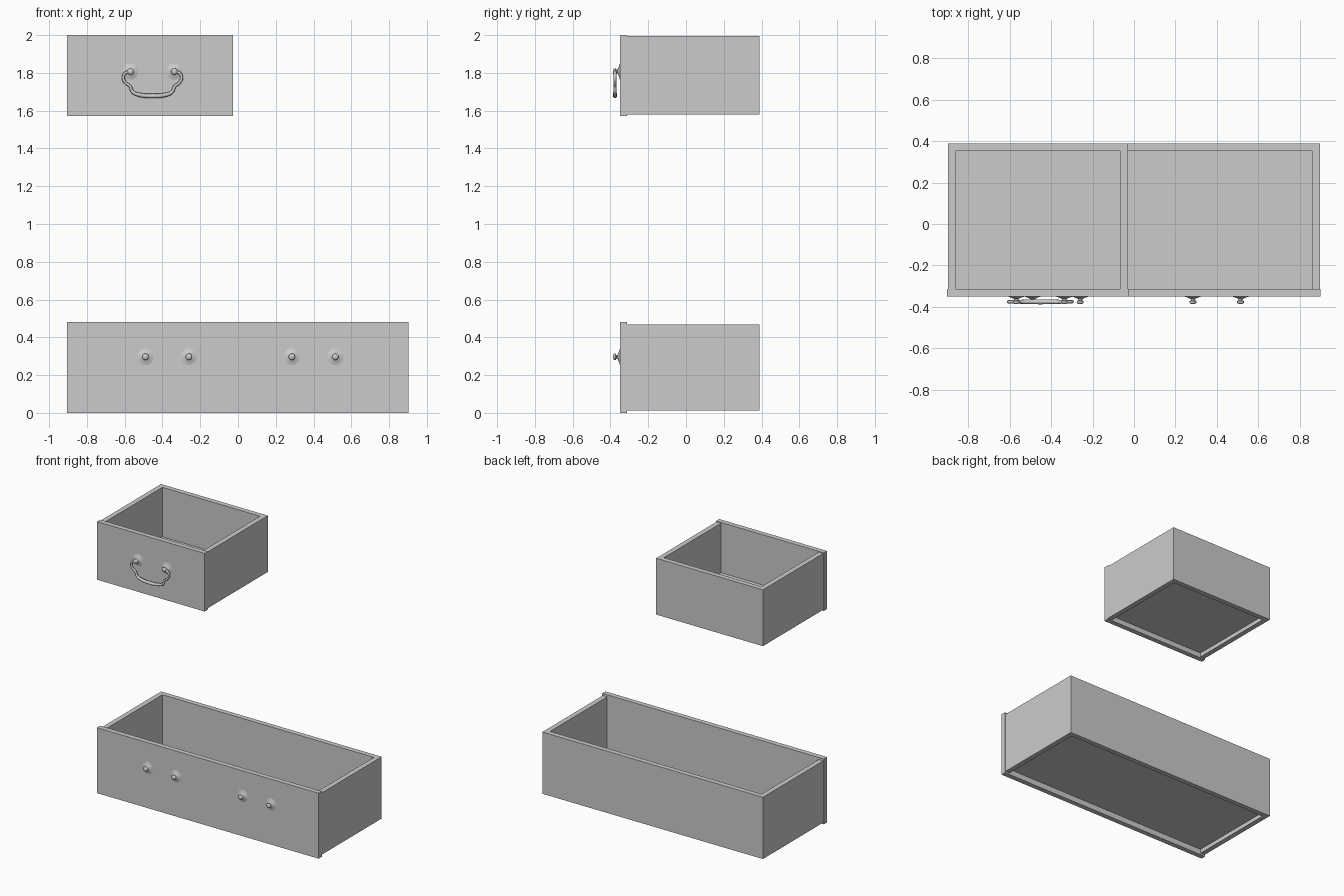
import bpy, bmesh, math
from mathutils import Matrix, Vector

cube = bpy.data.objects.get("Cube")
if cube:
    bpy.data.objects.remove(cube)

grey = bpy.data.materials.new("plain_grey")
grey.use_nodes = True
COLOUR = (0.6, 0.6, 0.6, 1)
grey.diffuse_color = COLOUR
grey.node_tree.nodes["Principled BSDF"].inputs["Base Color"].default_value = COLOUR

PANEL_FRONT, PANEL_BACK, BACK = -0.35, -0.313, 0.39
WALL = 0.037


def add_object(name, bm):
    bmesh.ops.recalc_face_normals(bm, faces=bm.faces)
    mesh = bpy.data.meshes.new(name)
    bm.to_mesh(mesh)
    bm.free()
    mesh.materials.append(grey)
    obj = bpy.data.objects.new(name, mesh)
    bpy.context.collection.objects.link(obj)
    return obj


def smooth(obj, degrees):
    bpy.ops.object.select_all(action="DESELECT")
    obj.select_set(True)
    bpy.context.view_layer.objects.active = obj
    bpy.ops.object.shade_smooth_by_angle(angle=math.radians(degrees))


def box(name, low, high):
    low, high = Vector(low), Vector(high)
    bm = bmesh.new()
    bmesh.ops.create_cube(bm, size=1, matrix=Matrix.Translation((low + high) / 2)
                          @ Matrix.Diagonal((*(high - low), 1)))
    return add_object(name, bm)


def drawer(name, x0, x1, panel_z, box_z):
    """Overlapping front panel, three walls and a raised floor."""
    left, right = x0 + 0.004, x1 - 0.004
    low, high = box_z
    box(name + "_front_panel", (x0, PANEL_FRONT, panel_z[0]), (x1, PANEL_BACK, panel_z[1]))
    box(name + "_right_wall", (left, PANEL_BACK, low), (left + WALL, BACK, high))
    box(name + "_left_wall", (right - WALL, PANEL_BACK, low), (right, BACK, high))
    box(name + "_back_wall", (left + WALL, BACK - WALL, low), (right - WALL, BACK, high))
    box(name + "_floor", (left + WALL, PANEL_BACK, low + 0.03),
        (right - WALL, BACK - WALL, low + 0.05))


# Radius and distance out from the panel: flared plate, neck, rounded end
KNOB = [(0.044, 0), (0.032, 0.003), (0.02, 0.008), (0.01, 0.013), (0.01, 0.019),
        (0.016, 0.022), (0.017, 0.03), (0.013, 0.035), (0, 0.037)]


def knob(name, x, z):
    bm = bmesh.new()
    verts = [bm.verts.new((x + r, PANEL_FRONT - d, z)) for r, d in KNOB]
    edges = [bm.edges.new(pair) for pair in zip(verts, verts[1:])]
    bmesh.ops.spin(bm, geom=verts + edges, cent=(x, 0, z), axis=(0, 1, 0),
                   angle=math.tau, steps=24, use_duplicate=False)
    bmesh.ops.remove_doubles(bm, verts=bm.verts, dist=0.0001)
    smooth(add_object(name, bm), 50)


# Half of the hanging handle from pivot to middle: x offset, height, thickness
BAIL = [(0.116, 1.806, 0.008), (0.142, 1.8, 0.008), (0.154, 1.775, 0.008),
        (0.143, 1.748, 0.008), (0.119, 1.73, 0.008), (0.104, 1.699, 0.009),
        (0.07, 1.684, 0.011), (0, 1.678, 0.012)]


def bail(name, x):
    path = [(-dx, z, r) for dx, z, r in BAIL] + BAIL[-2::-1]
    curve = bpy.data.curves.new(name, "CURVE")
    curve.dimensions = "3D"
    curve.bevel_depth = 1
    curve.bevel_resolution = 2
    curve.use_fill_caps = True
    spline = curve.splines.new("BEZIER")
    spline.resolution_u = 5
    spline.bezier_points.add(len(path) - 1)
    for point, (dx, z, r) in zip(spline.bezier_points, path):
        point.co = (x + dx, -0.376, z)
        point.radius = r
        point.handle_left_type = point.handle_right_type = "AUTO"
    curve.materials.append(grey)
    obj = bpy.data.objects.new(name, curve)
    bpy.context.collection.objects.link(obj)
    bpy.ops.object.select_all(action="DESELECT")
    obj.select_set(True)
    bpy.context.view_layer.objects.active = obj
    bpy.ops.object.convert(target="MESH")
    smooth(bpy.context.object, 50)


# Small upper drawer with a hanging handle
drawer("upper_drawer", -0.904, -0.026, (1.572, 2.0), (1.58, 1.995))
for side, offset in (("right", -0.116), ("left", 0.116)):
    knob("upper_" + side + "_knob", -0.453 + offset, 1.807)
bail("upper_handle", -0.453)

# Wide lower drawer with two pairs of bare knobs
drawer("lower_drawer", -0.904, 0.902, (0, 0.482), (0.012, 0.467))
for side, centre in (("right", -0.375), ("left", 0.4)):
    for place, offset in (("outer", -0.115), ("inner", 0.115)):
        if side == "left":
            place = "inner" if place == "outer" else "outer"
        knob("lower_" + side + "_" + place + "_knob", centre + offset, 0.297)
